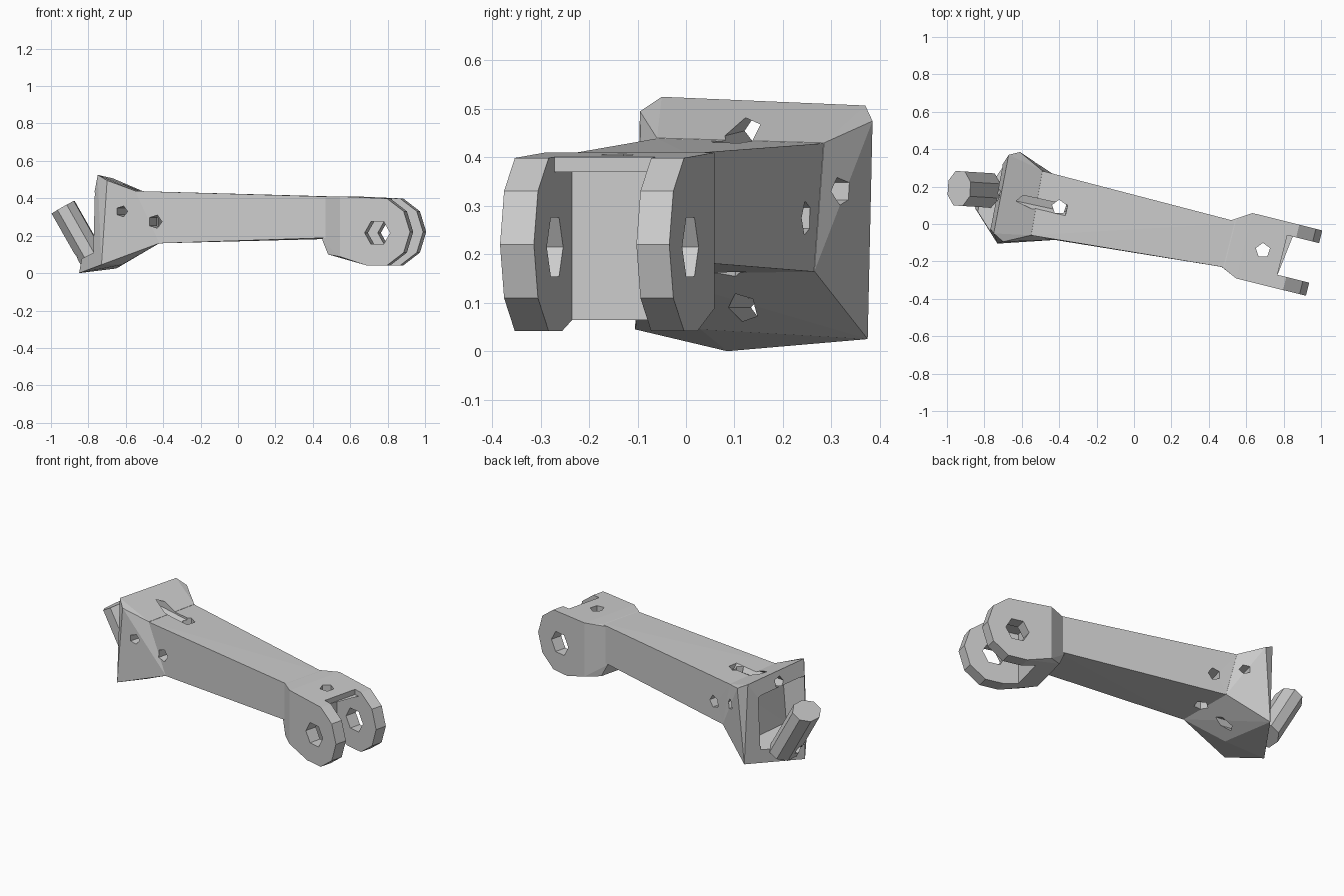
import bpy, bmesh, math
from mathutils import Vector

if "Cube" in bpy.data.objects:
    bpy.data.objects.remove(bpy.data.objects["Cube"])

A = math.radians(14)


def L(u, v, z):
    """Arm frame (along, across, up) to world."""
    return Vector((u * math.cos(A) + v * math.sin(A),
                   -u * math.sin(A) + v * math.cos(A), z))


def hull(name, pts):
    bm = bmesh.new()
    for p in pts:
        bm.verts.new(p)
    r = bmesh.ops.convex_hull(bm, input=bm.verts[:])
    junk = {g for g in r["geom_interior"] + r["geom_unused"]
            if isinstance(g, bmesh.types.BMVert)}
    bmesh.ops.delete(bm, geom=list(junk), context='VERTS')
    bmesh.ops.dissolve_limit(bm, angle_limit=0.02, verts=bm.verts[:], edges=bm.edges[:])
    bmesh.ops.recalc_face_normals(bm, faces=bm.faces[:])
    me = bpy.data.meshes.new(name)
    bm.to_mesh(me)
    bm.free()
    ob = bpy.data.objects.new(name, me)
    bpy.context.collection.objects.link(ob)
    return ob


def rod(name, a, b, r, sides=5, r2=None, spin=0.0):
    """Faceted prism between two points, optionally elliptical."""
    a, b = Vector(a), Vector(b)
    d = (b - a).normalized()
    s = d.cross(Vector((0, 0, 1)) if abs(d.z) < 0.99 else Vector((1, 0, 0))).normalized()
    t = d.cross(s)
    pts = []
    for i in range(sides):
        w = 2 * math.pi * i / sides + spin
        o = s * math.cos(w) * r + t * math.sin(w) * (r2 or r)
        pts += [a + o, b + o]
    return hull(name, pts)


def combine(base, tool, op):
    m = base.modifiers.new(op, 'BOOLEAN')
    m.operation, m.solver, m.object = op, 'EXACT', tool
    bpy.context.view_layer.objects.active = base
    bpy.ops.object.modifier_apply(modifier=m.name)
    bpy.data.objects.remove(tool)


def box(u, v, z):
    return [L(a, b, c) for a in u for b in v for c in z]


# Flared mounting head
rim = [Vector(p) for p in (
    (-.85, .085, 0), (-.65, .375, .025), (-.61, .385, .475), (-.67, .37, .507),
    (-.75, -.05, .525), (-.70, -.095, .495), (-.73, -.105, .045))]
root = [Vector(p) for p in (
    (-.49, .285, .43), (-.55, -.06, .44), (-.42, -.085, .16), (-.43, .265, .165))]
body = hull("link_arm", rim + root + [Vector((-.56, .28, .08)), Vector((-.62, .03, .045))])

# Dished pocket on the back of the head
c = Vector((-.73, .14, .26))
dish = []
for q in rim:
    dish.append(c + (q - c) * .86 + Vector((-.15, 0, 0)))
    dish.append(c + (q - c) * .55 + Vector((.06, 0, 0)))
combine(body, hull("dish_cutter", dish), 'DIFFERENCE')

# Tapered beam
beam = [p + Vector((-.004, 0, -.001)) for p in root]
beam += [L(.56, .145, .408), L(.56, -.105, .408), L(.56, -.105, .19), L(.56, .145, .185)]
combine(body, hull("beam", beam), 'UNION')

# Fork block with round, faceted ends
fork = box((.49,), (-.10, .14), (.175, .405)) + box((.525,), (-.115, .155), (.1, .41))
fork += box((.6,), (-.15, .21), (.088, .41))
for i in range(10):
    w = 2 * math.pi * i / 10
    for v in (-.15, .21):
        fork.append(L(.802 + .183 * math.cos(w), v, .22 + .188 * math.sin(w)))
fork = hull("fork", fork)
for u0, z1 in ((.66, .37), (.81, .6)):
    combine(fork, hull("slot_cutter", box((u0, 1.2), (-.078, .14), (-.1, z1))), 'DIFFERENCE')
combine(fork, rod("pin_cutter", L(.805, -.4, .215), L(.805, .5, .215), .07, 6), 'DIFFERENCE')
combine(body, fork, 'UNION')

# Tilted boss on the head
boss = rod("boss", (-.935, .19, .352), (-.775, .18, .07), .1, 8, .074, math.pi / 8)
combine(body, boss, 'UNION')

# Bolt holes: through the sides, through the height, and along the beam
holes = [
    (L(-.58, -.5, .33), L(-.58, .5, .33), .03),
    (L(-.41, -.5, .275), L(-.41, .5, .275), .037),
    ((-.40, .09, -.2), (-.40, .09, .8), .04),
    (L(.703, .03, .2), L(.703, .03, .6), .04),
    ((-1.1, .235, .475), (-.36, .075, .435), .034),
    ((-1.1, .20, .09), (-.35, .09, .09), .03),
]
for a, b, r in holes:
    combine(body, rod("hole_cutter", a, b, r), 'DIFFERENCE')
